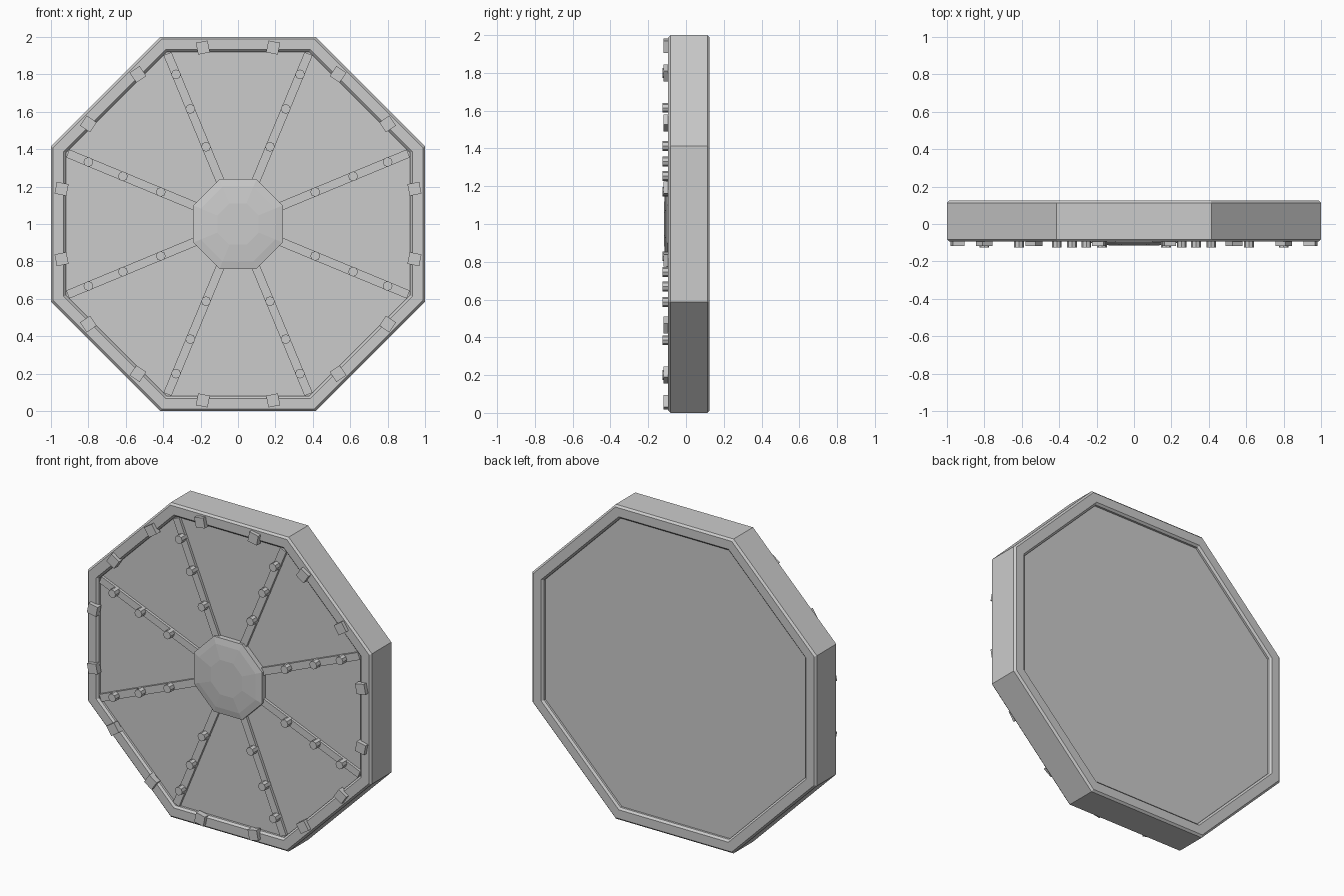
import bpy, bmesh, math
from mathutils import Matrix, Vector

if "Cube" in bpy.data.objects:
    bpy.data.objects.remove(bpy.data.objects["Cube"])

grey = bpy.data.materials.new("light_grey")
grey.diffuse_color = (0.6, 0.6, 0.6, 1)
grey.use_nodes = True
grey.node_tree.nodes["Principled BSDF"].inputs["Base Color"].default_value = grey.diffuse_color
CENTRE = Vector((0, 0, 1))
COS8 = math.cos(math.pi / 8)


def finish(name, bm):
    bmesh.ops.recalc_face_normals(bm, faces=bm.faces[:])
    me = bpy.data.meshes.new(name)
    bm.to_mesh(me)
    bm.free()
    me.materials.append(grey)
    ob = bpy.data.objects.new(name, me)
    bpy.context.collection.objects.link(ob)
    return ob


def lathe(name, profile, sides=8, pos=CENTRE, closed=False, turn=math.pi / 8):
    """Polygonal turning about the y axis; profile is (apothem, y)."""
    bm = bmesh.new()
    k = 1 / math.cos(math.pi / sides)
    rings = []
    for r, y in profile:
        rings.append([bm.verts.new((pos.x + r * k * math.cos(a), y, pos.z + r * k * math.sin(a)))
                      for a in (turn + 2 * math.pi * i / sides for i in range(sides))])
    pairs = list(zip(rings, rings[1:]))
    if closed:
        pairs.append((rings[-1], rings[0]))
    else:
        bm.faces.new(rings[0])
        bm.faces.new(rings[-1])
    for a, b in pairs:
        for i in range(sides):
            j = (i + 1) % sides
            bm.faces.new((a[i], a[j], b[j], b[i]))
    return finish(name, bm)


def radial_box(name, angle, r0, r1, width, y0, y1):
    """Box lying along a radius of the front face."""
    bm = bmesh.new()
    bmesh.ops.create_cube(bm, size=1)
    m = (Matrix.Translation(CENTRE) @ Matrix.Rotation(-angle, 4, 'Y')
         @ Matrix.Translation(((r0 + r1) / 2, (y0 + y1) / 2, 0))
         @ Matrix.Diagonal((r1 - r0, y1 - y0, width, 1)))
    bmesh.ops.transform(bm, matrix=m, verts=bm.verts[:])
    return finish(name, bm)


# Chamfered octagonal rim
F, B, C = -0.094, 0.125, 0.012
lathe("rim", [(1, F + C), (1, B - C), (1 - C, B), (0.932, B), (0.92, B - C),
              (0.92, F + C), (0.932, F), (1 - C, F)], closed=True)

# Recessed panel, shared by front and back
lathe("panel", [(0.925, -0.068), (0.925, 0.1)])

# Central hub with a shallow faceted dome
lathe("hub", [(0.24, -0.06), (0.24, -0.1), (0.2, -0.108), (0.11, -0.116)])

# Spokes with studs
for i in range(8):
    a = math.pi / 8 + i * math.pi / 4
    radial_box(f"spoke_{i}", a, 0.24, 0.985, 0.046, -0.085, -0.06)
    for j, r in enumerate((0.447, 0.666, 0.866)):
        p = CENTRE + Vector((r * math.cos(a), 0, r * math.sin(a)))
        lathe(f"stud_{i}_{j}", [(0.024, -0.065), (0.024, -0.125)], pos=p, turn=a + math.pi / 8)

# Square blocks around the rim
for i in range(16):
    radial_box(f"rim_block_{i}", math.pi / 16 + i * math.pi / 8, 0.93, 0.994, 0.064, -0.118, -0.08)
